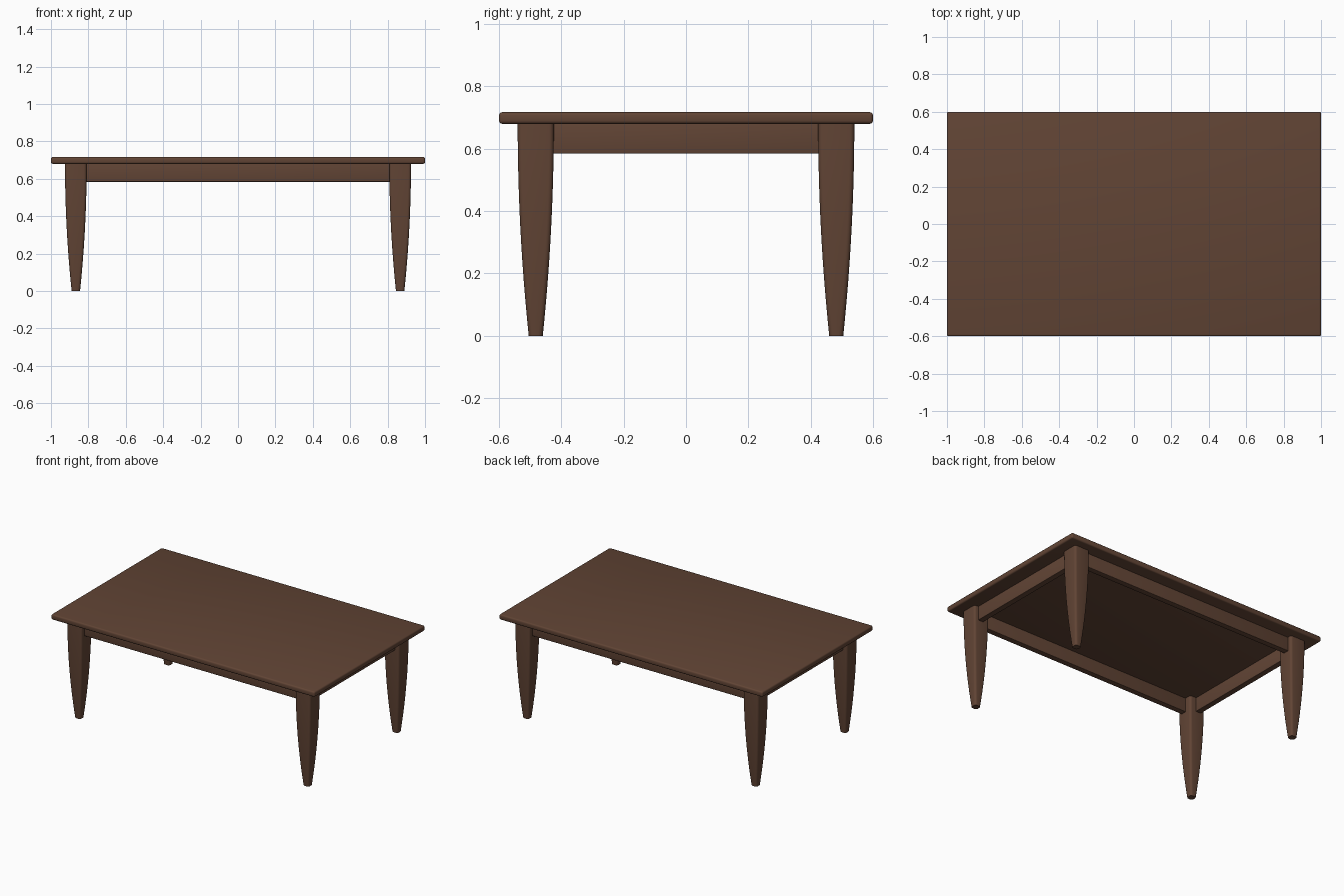
import bpy, bmesh, math

if "Cube" in bpy.data.objects:
    bpy.data.objects.remove(bpy.data.objects["Cube"])

wood = bpy.data.materials.new("dark brown wood")
wood.diffuse_color = (0.12, 0.058, 0.035, 1)
wood.use_nodes = True
wood.node_tree.nodes["Principled BSDF"].inputs["Base Color"].default_value = wood.diffuse_color


def finish(bm, name):
    bmesh.ops.recalc_face_normals(bm, faces=bm.faces)
    mesh = bpy.data.meshes.new(name)
    bm.to_mesh(mesh)
    bm.free()
    obj = bpy.data.objects.new(name, mesh)
    bpy.context.collection.objects.link(obj)
    mesh.materials.append(wood)
    bpy.ops.object.select_all(action='DESELECT')
    obj.select_set(True)
    bpy.context.view_layer.objects.active = obj
    bpy.ops.object.shade_smooth_by_angle(angle=math.radians(35))
    return obj


def rounded_box(name, center, size, radius):
    bm = bmesh.new()
    bmesh.ops.create_cube(bm, size=1)
    for v in bm.verts:
        v.co = [c + s * k for c, s, k in zip(center, size, v.co)]
    bmesh.ops.bevel(bm, geom=bm.edges[:], offset=radius, segments=3,
                    profile=0.5, affect='EDGES')
    return finish(bm, name)


def leg(name, cx, cy):
    # rounded-square sections lofted along a curved taper
    top, bottom, rad, steps = 0.058, 0.0225, 0.015, 12
    bm = bmesh.new()
    rings = []
    for i in range(steps + 1):
        t = i / steps
        h = bottom + (top - bottom) * (1 - (1 - t) ** 2)
        ring = []
        for q in range(4):
            mid = math.pi / 4 + q * math.pi / 2
            sx, sy = math.copysign(1, math.cos(mid)), math.copysign(1, math.sin(mid))
            for k in range(5):
                a = q * math.pi / 2 + k * math.pi / 8
                ring.append(bm.verts.new((cx + sx * (h - rad) + rad * math.cos(a),
                                          cy + sy * (h - rad) + rad * math.sin(a),
                                          0.681 * t)))
        rings.append(ring)
    n = len(rings[0])
    for lo, hi in zip(rings, rings[1:]):
        for j in range(n):
            bm.faces.new((lo[j], lo[(j + 1) % n], hi[(j + 1) % n], hi[j]))
    bm.faces.new(rings[0])
    bm.faces.new(rings[-1])
    return finish(bm, name)


# Table top
rounded_box("table_top", (0, 0, 0.6985), (2, 1.2, 0.037), 0.01)

# Four tapered legs
LX, LY = 0.867, 0.482
for sx, side in ((-1, "left"), (1, "right")):
    for sy, end in ((-1, "front"), (1, "back")):
        leg(f"{end}_{side}_leg", sx * LX, sy * LY)

# Aprons between the legs
for s, long_name, short_name in ((-1, "front", "left"), (1, "back", "right")):
    rounded_box(long_name + "_apron", (0, s * 0.49, 0.633), (2 * LX, 0.04, 0.098), 0.004)
    rounded_box(short_name + "_apron", (s * 0.875, 0, 0.633), (0.04, 2 * LY, 0.098), 0.004)
